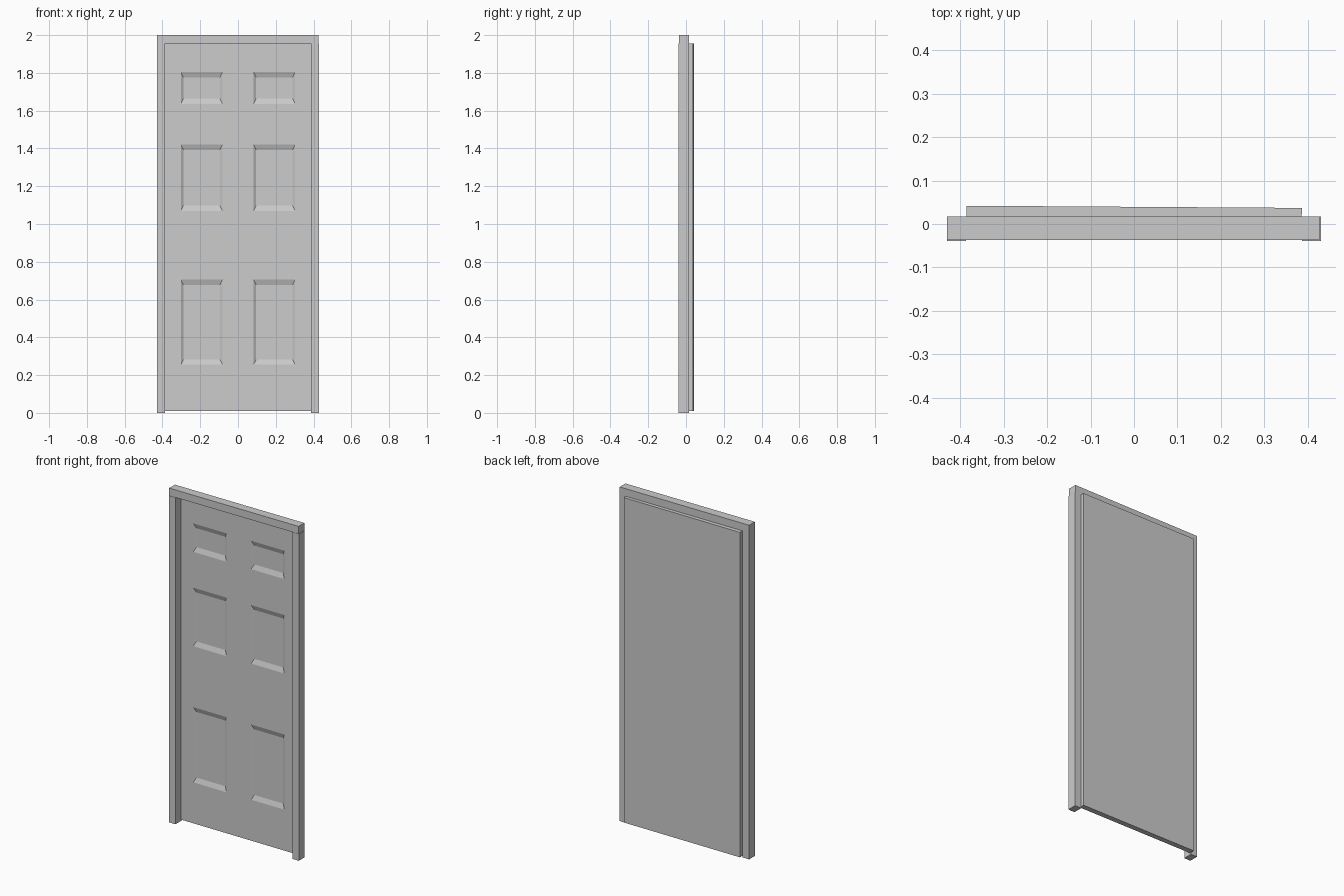
import bpy, bmesh
from mathutils import Matrix, Vector

if "Cube" in bpy.data.objects:
    bpy.data.objects.remove(bpy.data.objects["Cube"])


def finish(name, bm):
    bmesh.ops.recalc_face_normals(bm, faces=bm.faces[:])
    mesh = bpy.data.meshes.new(name)
    bm.to_mesh(mesh)
    bm.free()
    obj = bpy.data.objects.new(name, mesh)
    bpy.context.collection.objects.link(obj)
    return obj


def box(name, lo, hi):
    lo, hi = Vector(lo), Vector(hi)
    bm = bmesh.new()
    bmesh.ops.create_cube(bm, size=1)
    bmesh.ops.scale(bm, verts=bm.verts, vec=hi - lo)
    bmesh.ops.translate(bm, verts=bm.verts, vec=(lo + hi) / 2)
    return finish(name, bm)


# Frame: two jambs under a head piece
OPEN_X, OPEN_Z = 0.387, 1.955
box("left_jamb", (-0.43, -0.039, 0), (-OPEN_X, 0.017, OPEN_Z))
box("right_jamb", (OPEN_X, -0.039, 0), (0.43, 0.017, OPEN_Z))
box("frame_head", (-0.43, -0.037, OPEN_Z), (0.427, 0.017, 2.0))

# Door leaf: front sheet divided by rails and stiles
xs = [-0.386, -0.303, -0.082, 0.082, 0.303, 0.386]
zs = [0.01, 0.255, 0.705, 1.07, 1.42, 1.635, 1.805, 1.955]
THICK, RECESS, BEVEL_X, BEVEL_Z = 0.032, 0.01, 0.016, 0.03
bm = bmesh.new()
grid = [[bm.verts.new((x, 0, z)) for x in xs] for z in zs]
panels = []
for j in range(len(zs) - 1):
    for i in range(len(xs) - 1):
        f = bm.faces.new((grid[j][i], grid[j][i + 1],
                          grid[j + 1][i + 1], grid[j + 1][i]))
        if i in (1, 3) and j in (1, 3, 5):
            panels.append(f)

# Recessed panels with sloping borders
bm.normal_update()
bmesh.ops.inset_individual(bm, faces=panels, thickness=0.005)
for f in panels:
    c = f.calc_center_median()
    for v in f.verts:
        v.co.x += (BEVEL_X - 0.005) * (1 if v.co.x < c.x else -1)
        v.co.z += (BEVEL_Z - 0.005) * (1 if v.co.z < c.z else -1)
        v.co.y = RECESS

# Flat back and edges
w, z0, z1 = xs[-1], zs[0], zs[-1]
rim = [e for e in bm.edges if e.is_boundary]
new = bmesh.ops.extrude_edge_only(bm, edges=rim)["geom"]
for g in new:
    if isinstance(g, bmesh.types.BMVert):
        g.co.y = THICK
bmesh.ops.holes_fill(bm, edges=[e for e in bm.edges if e.is_boundary], sides=0)

# Door sits very slightly ajar
door = finish("door_leaf", bm)
door.data.transform(Matrix.Translation((0, 0.0075, 0)) @ Matrix.Rotation(-0.0065, 4, 'Z'))
